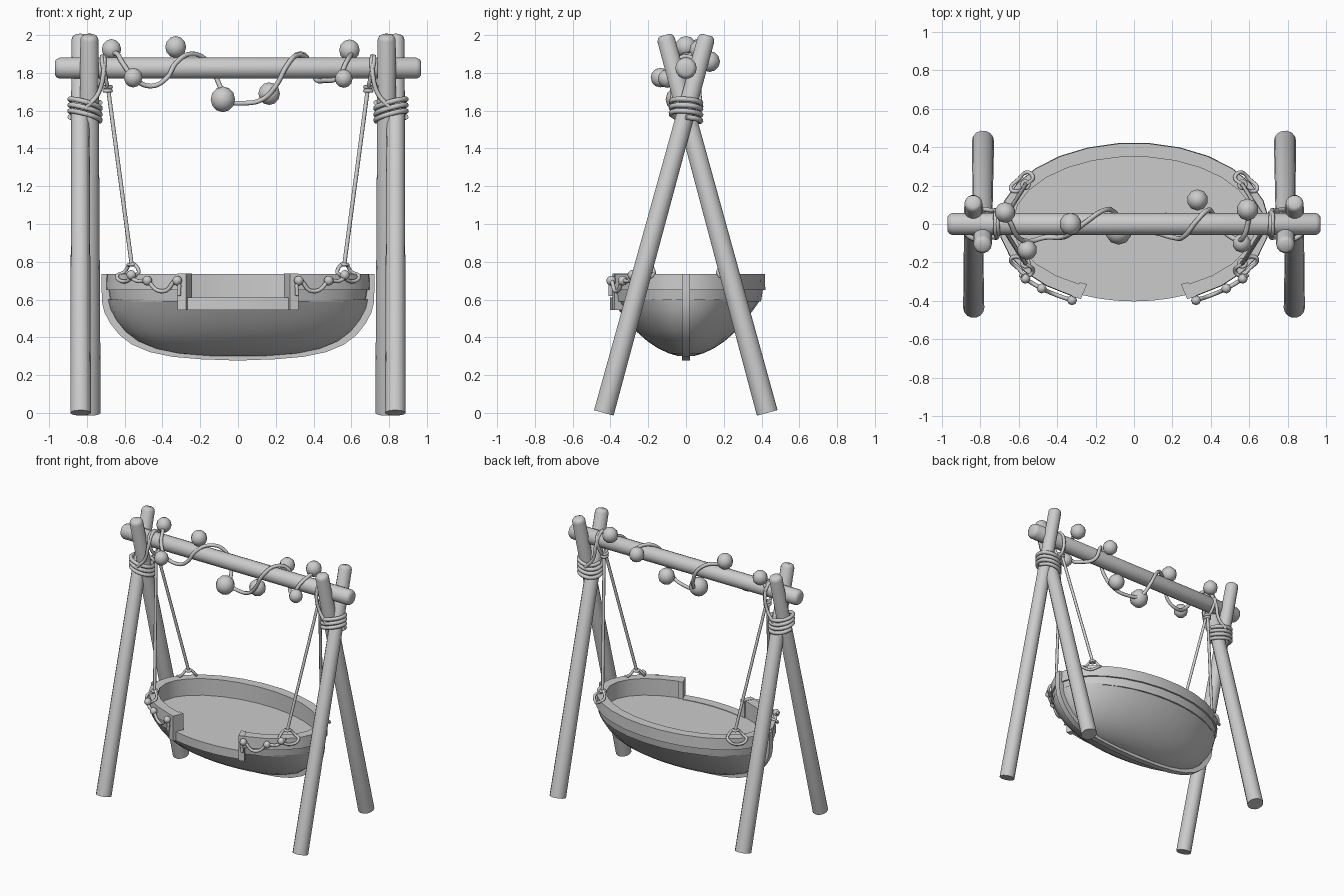
import bpy, bmesh
from math import sin, cos, pi, acos, sqrt, radians
from mathutils import Vector

if "Cube" in bpy.data.objects:
    bpy.data.objects.remove(bpy.data.objects["Cube"])

A, B = 0.70, 0.42      # basket rim half-axes
SEG = 28


def finish(bm, name, angle=35):
    bmesh.ops.recalc_face_normals(bm, faces=bm.faces)
    me = bpy.data.meshes.new(name)
    bm.to_mesh(me)
    bm.free()
    ob = bpy.data.objects.new(name, me)
    bpy.context.collection.objects.link(ob)
    select(ob)
    bpy.ops.object.shade_smooth_by_angle(angle=radians(angle))
    return ob


def select(ob):
    bpy.ops.object.select_all(action='DESELECT')
    ob.select_set(True)
    bpy.context.view_layer.objects.active = ob


def pole(name, p, q, r0, r1, bevel_start=False):
    """Tapered pole with rounded end(s)."""
    p, q = Vector(p), Vector(q)
    length = (q - p).length
    rings = [(0, r0), (length - 0.025, r1), (length - 0.008, r1 * 0.85), (length, r1 * 0.6)]
    if bevel_start:
        rings = [(0, r0 * 0.6), (0.008, r0 * 0.85), (0.025, r0)] + rings[1:]
    rot = (q - p).to_track_quat('Z', 'Y')
    n = 14
    bm = bmesh.new()
    loops = [[bm.verts.new(p + rot @ Vector((r * cos(2 * pi * i / n), r * sin(2 * pi * i / n), z)))
              for i in range(n)] for z, r in rings]
    skin(bm, loops, True)
    bm.faces.new(loops[0])
    bm.faces.new(loops[-1])
    return finish(bm, name)


def skin(bm, loops, closed):
    for a, b in zip(loops, loops[1:]):
        n = len(a)
        for i in range(n if closed else n - 1):
            j = (i + 1) % n
            bm.faces.new((a[i], a[j], b[j], b[i]))


def rope(name, pts, r, cyclic=False, smooth=True):
    cu = bpy.data.curves.new(name, 'CURVE')
    cu.dimensions = '3D'
    cu.bevel_depth = r
    cu.bevel_resolution = 2
    cu.resolution_u = 5
    cu.use_fill_caps = True
    sp = cu.splines.new('BEZIER')
    sp.bezier_points.add(len(pts) - 1)
    for bp, co in zip(sp.bezier_points, pts):
        bp.co = co
        bp.handle_left_type = bp.handle_right_type = 'AUTO' if smooth else 'VECTOR'
    sp.use_cyclic_u = cyclic
    ob = bpy.data.objects.new(name, cu)
    bpy.context.collection.objects.link(ob)
    select(ob)
    bpy.ops.object.convert(target='MESH')
    bpy.ops.object.shade_smooth_by_angle(angle=radians(50))


def rim_sweep(name, profile, t0, t1, n):
    """Sweep an (offset, z) section along part of the rim ellipse."""
    bm = bmesh.new()
    loops = []
    for k in range(n + 1):
        t = t0 + (t1 - t0) * k / n
        loops.append([bm.verts.new(((A + o) * cos(t), (B + o) * sin(t), z)) for o, z in profile])
    skin(bm, loops, True)
    bm.faces.new(loops[0])
    bm.faces.new(loops[-1])
    return finish(bm, name, 25)


def ball(name, x, y, z, r, sub=2):
    bm = bmesh.new()
    bmesh.ops.create_uvsphere(bm, u_segments=10 if sub == 2 else 8, v_segments=6, radius=r)
    bmesh.ops.translate(bm, verts=bm.verts, vec=(x, y, z))
    finish(bm, name, 60)


# Frame: crossed legs and beam
for s, side in ((-1, "left"), (1, "right")):
    pole(side + "_front_leg", (s * 0.833, -0.435, 0), (s * 0.835, 0.112, 2.0), 0.055, 0.047)
    pole(side + "_back_leg", (s * 0.785, 0.430, 0), (s * 0.787, -0.112, 2.0), 0.058, 0.048)
pole("beam", (-0.97, 0, 1.825), (0.97, 0, 1.825), 0.057, 0.057, True)

# Hull of the basket
sections = [(0.60, 0.692, 0.395), (0.55, 0.68, 0.36), (0.49, 0.648, 0.315), (0.43, 0.60, 0.262),
            (0.38, 0.535, 0.205), (0.34, 0.44, 0.145), (0.315, 0.32, 0.09), (0.302, 0.17, 0.045)]
bm = bmesh.new()
loops = [[bm.verts.new((a * cos(2 * pi * i / SEG), b * sin(2 * pi * i / SEG), z))
          for i in range(SEG)] for z, a, b in sections]
skin(bm, loops, True)
bm.faces.new(loops[-1])
finish(bm, "basket_hull", 60)

# Flat seat inside
bm = bmesh.new()
bm.faces.new([bm.verts.new((0.645 * cos(2 * pi * i / SEG), 0.355 * sin(2 * pi * i / SEG), 0.608))
              for i in range(SEG)])
finish(bm, "seat")

# Rim band, lowered front sill and the two posts of the opening
t_in, t_out = acos(0.275 / A), acos(0.318 / A)
rim_sweep("rim", [(-0.07, 0.59), (-0.02, 0.59), (-0.010, 0.65), (0.003, 0.65), (0, 0.735), (-0.07, 0.735)],
          -t_out, pi + t_out, 23)
rim_sweep("front_sill", [(-0.09, 0.545), (-0.018, 0.545), (-0.018, 0.612), (-0.09, 0.612)],
          -pi + t_in, -t_in, 6)
post = [(-0.08, 0.545), (0.004, 0.545), (0.004, 0.737), (-0.08, 0.737)]
rim_sweep("right_opening_post", post, -t_in, -t_out, 1)
rim_sweep("left_opening_post", post, -pi + t_in, -pi + t_out, 1)

# Keel strip around the underside
half = [(0.722, 0.735), (0.722, 0.65)] + [(a + 0.027, z - 0.018) for z, a, b in sections]
outer = half + [(0, 0.277)] + [(-x, z) for x, z in reversed(half)]
bm = bmesh.new()
loops = []
for x, z in outer:
    ix, iz = x * 0.94, z + (0.03 if z < 0.6 else 0)
    loops.append([bm.verts.new(c) for c in ((x, -0.022, z), (x, 0.022, z), (ix, 0.022, iz), (ix, -0.022, iz))])
skin(bm, loops, True)
bm.faces.new(loops[0])
bm.faces.new(loops[-1])
finish(bm, "keel")

for s, side in ((-1, "left"), (1, "right")):
    # Lashing round the crossed legs, ending in a turn over the beam
    pts = []
    for i in range(29):
        t = i / 8 * 2 * pi
        pts.append((s * (0.81 + 0.08 * cos(t)), 0.078 * sin(t), 1.55 + 0.11 * i / 28 + 0.02 * cos(t + 0.6)))
    rope(side + "_lashing", pts, 0.014)
    rope(side + "_lashing_tie", [(s * x, y, z) for x, y, z in (
        (0.80, -0.08, 1.62), (0.74, -0.07, 1.69), (0.71, -0.062, 1.82), (0.71, 0, 1.888),
        (0.715, 0.062, 1.82), (0.74, 0.07, 1.69), (0.80, 0.08, 1.62))], 0.012)
    # Loop on the beam and knot above the hanging ropes
    rope(side + "_beam_loop", [(s * 0.69, 0.0, 1.72), (s * 0.705, -0.055, 1.79), (s * 0.72, -0.05, 1.86),
                               (s * 0.72, 0, 1.888), (s * 0.72, 0.05, 1.86), (s * 0.705, 0.055, 1.79)], 0.011, True)
    for k in range(2):
        rope(side + "_top_knot", [(s * 0.69 + 0.018 * cos(i * pi / 3), 0.022 * sin(i * pi / 3), 1.705 + 0.02 * k)
                                  for i in range(6)], 0.010, True)
    # Hanging ropes with loops tied through the rim
    for f in (-1, 1):
        def at(t, o, z):
            return (s * (A + o) * cos(t), f * (B + o) * sin(t), z)
        th = 0.56
        knot = at(th, -0.035, 0.79)
        rope(side + "_hanging_rope", [(s * 0.688, f * 0.008, 1.72), knot], 0.011, smooth=False)
        rope(side + "_rope_knot", [(knot[0] + 0.018 * cos(i * pi / 3), knot[1] + 0.018 * sin(i * pi / 3), 0.785)
                                   for i in range(6)], 0.009, True)
        rope(side + "_rim_loop", [knot, at(th - 0.11, -0.03, 0.745), at(th - 0.12, 0.008, 0.725),
                                  at(th, 0.012, 0.695), at(th + 0.12, 0.008, 0.725),
                                  at(th + 0.11, -0.03, 0.745)], 0.010, True)
    # Small swag with beads beside the opening
    swag = [(0.59, 0.745), (0.54, 0.70), (0.48, 0.697), (0.43, 0.65), (0.38, 0.648), (0.325, 0.695), (0.312, 0.62)]
    edge = lambda x: -0.44 * sqrt(1 - (x / 0.74) ** 2)
    rope(side + "_swag", [(s * x, edge(x), z) for x, z in swag], 0.011)
    for x, z in ((0.565, 0.73), (0.48, 0.70), (0.322, 0.70)):
        ball(side + "_swag_bead", s * x, edge(x), z, 0.026, 1)

# Vine winding along the beam with round ornaments
rope("vine", [(-0.71, 0.05, 1.86), (-0.66, 0.03, 1.905), (-0.61, -0.06, 1.85), (-0.55, -0.09, 1.77),
              (-0.46, -0.07, 1.73), (-0.38, -0.07, 1.77), (-0.33, -0.05, 1.85), (-0.25, 0.01, 1.90),
              (-0.16, 0.07, 1.86), (-0.10, 0.06, 1.74), (-0.06, 0.0, 1.655), (0.03, -0.03, 1.64),
              (0.13, -0.05, 1.66), (0.20, -0.07, 1.73), (0.26, -0.065, 1.84), (0.32, 0.01, 1.895),
              (0.38, 0.07, 1.86), (0.41, 0.05, 1.77), (0.46, -0.03, 1.76), (0.53, -0.08, 1.775),
              (0.57, -0.065, 1.85), (0.60, 0.04, 1.90)], 0.013)
for x, y, z, r in ((-0.67, 0.06, 1.925, 0.054), (-0.555, -0.135, 1.775, 0.052), (-0.33, 0.0, 1.937, 0.058),
                   (-0.08, -0.04, 1.66, 0.068), (0.165, 0.0, 1.69, 0.060), (0.33, 0.125, 1.86, 0.055),
                   (0.59, 0.075, 1.92, 0.057), (0.56, -0.10, 1.77, 0.049)):
    ball("vine_ornament", x, y, z, r)
